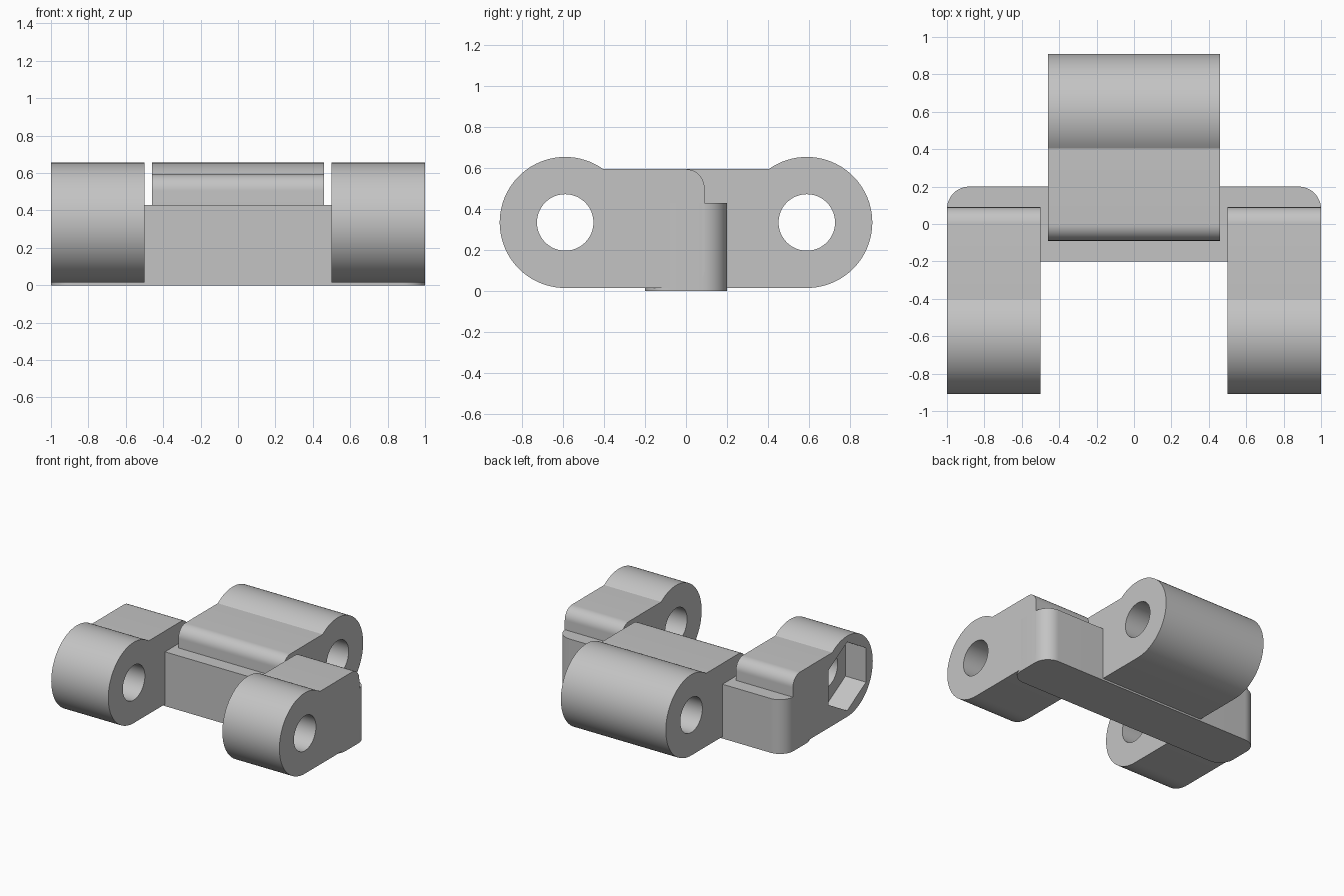
import bpy
import bmesh
from math import pi, cos, sin, asin, radians

default_cube = bpy.data.objects.get("Cube")
if default_cube:
    bpy.data.objects.remove(default_cube, do_unlink=True)

# Shared dimensions
KNUCKLE_Y, KNUCKLE_Z, KNUCKLE_R = -0.59, 0.335, 0.32
ARM_TOP, ARM_BACK, ARM_ROUND = 0.595, 0.09, 0.09
ARM_BOTTOM = KNUCKLE_Z - KNUCKLE_R
PIN_R = 0.138

grey = bpy.data.materials.new("grey plastic")
grey.use_nodes = True
grey.diffuse_color = (0.55, 0.55, 0.55, 1)
grey.node_tree.nodes["Principled BSDF"].inputs["Base Color"].default_value = grey.diffuse_color


def arc(cx, cy, r, start, end, steps):
    """Points along an arc, both ends included."""
    angles = [start + (end - start) * i / steps for i in range(steps + 1)]
    return [(cx + r * cos(a), cy + r * sin(a)) for a in angles]


def extrude(name, points, place, vector):
    """Solid made by sweeping a flat outline along a vector."""
    bm = bmesh.new()
    face = bm.faces.new([bm.verts.new(place(u, v)) for u, v in points])
    swept = bmesh.ops.extrude_face_region(bm, geom=[face])["geom"]
    bmesh.ops.translate(bm, vec=vector, verts=[g for g in swept if isinstance(g, bmesh.types.BMVert)])
    bmesh.ops.recalc_face_normals(bm, faces=bm.faces)
    mesh = bpy.data.meshes.new(name)
    bm.to_mesh(mesh)
    bm.free()
    mesh.materials.append(grey)
    obj = bpy.data.objects.new(name, mesh)
    bpy.context.collection.objects.link(obj)
    return obj


def select(obj):
    bpy.ops.object.select_all(action="DESELECT")
    obj.select_set(True)
    bpy.context.view_layer.objects.active = obj


def cut(obj, points, x0, x1):
    """Remove a prism running along x, then discard the cutter."""
    cutter = extrude("cutter", points, lambda y, z: (x0, y, z), (x1 - x0, 0, 0))
    cutter.hide_render = True
    mod = obj.modifiers.new("cut", "BOOLEAN")
    mod.operation, mod.solver, mod.object = "DIFFERENCE", "EXACT", cutter
    select(obj)
    bpy.ops.object.modifier_apply(modifier=mod.name)
    bpy.data.objects.remove(cutter, do_unlink=True)


def finish(obj):
    select(obj)
    bpy.ops.object.shade_smooth_by_angle(angle=radians(25))


def arm(name, x0, x1, side=1, nut_depth=0):
    """Knuckle arm with a pin hole; side -1 points it to the back."""
    shoulder = asin((ARM_TOP - KNUCKLE_Z) / KNUCKLE_R)
    corner_y = ARM_BACK - ARM_ROUND
    outline = arc(KNUCKLE_Y, KNUCKLE_Z, KNUCKLE_R, shoulder, 1.5 * pi, 48)
    outline += arc(corner_y, ARM_BOTTOM + ARM_ROUND, ARM_ROUND, -pi / 2, 0, 12)
    outline += arc(corner_y, ARM_TOP - ARM_ROUND, ARM_ROUND, 0, pi / 2, 12)
    obj = extrude(name, outline, lambda y, z: (x0, side * y, z), (x1 - x0, 0, 0))
    hole_y = side * KNUCKLE_Y
    cut(obj, arc(hole_y, KNUCKLE_Z, PIN_R, 0, 2 * pi, 48)[:-1], x0 - 0.1, x1 + 0.1)
    if nut_depth:
        # Hexagonal nut pocket in the outer face
        cut(obj, arc(hole_y, KNUCKLE_Z, 0.272, pi / 2, 2.5 * pi, 6)[:-1], x0 - 0.1, x0 + nut_depth)
    finish(obj)


# Cross bar with rounded upright corners
rounded = []
for i, (sx, sy) in enumerate([(1, 1), (-1, 1), (-1, -1), (1, -1)]):
    rounded += arc(sx * 0.88, sy * 0.08, 0.12, i * pi / 2, (i + 1) * pi / 2, 12)
finish(extrude("cross_bar", rounded, lambda x, y: (x, y, 0), (0, 0, 0.43)))

# Two front arms and the wide back arm
arm("left_arm", 0.5, 1.0)
arm("right_arm", -1.0, -0.5, nut_depth=0.18)
arm("back_arm", -0.46, 0.46, side=-1)
